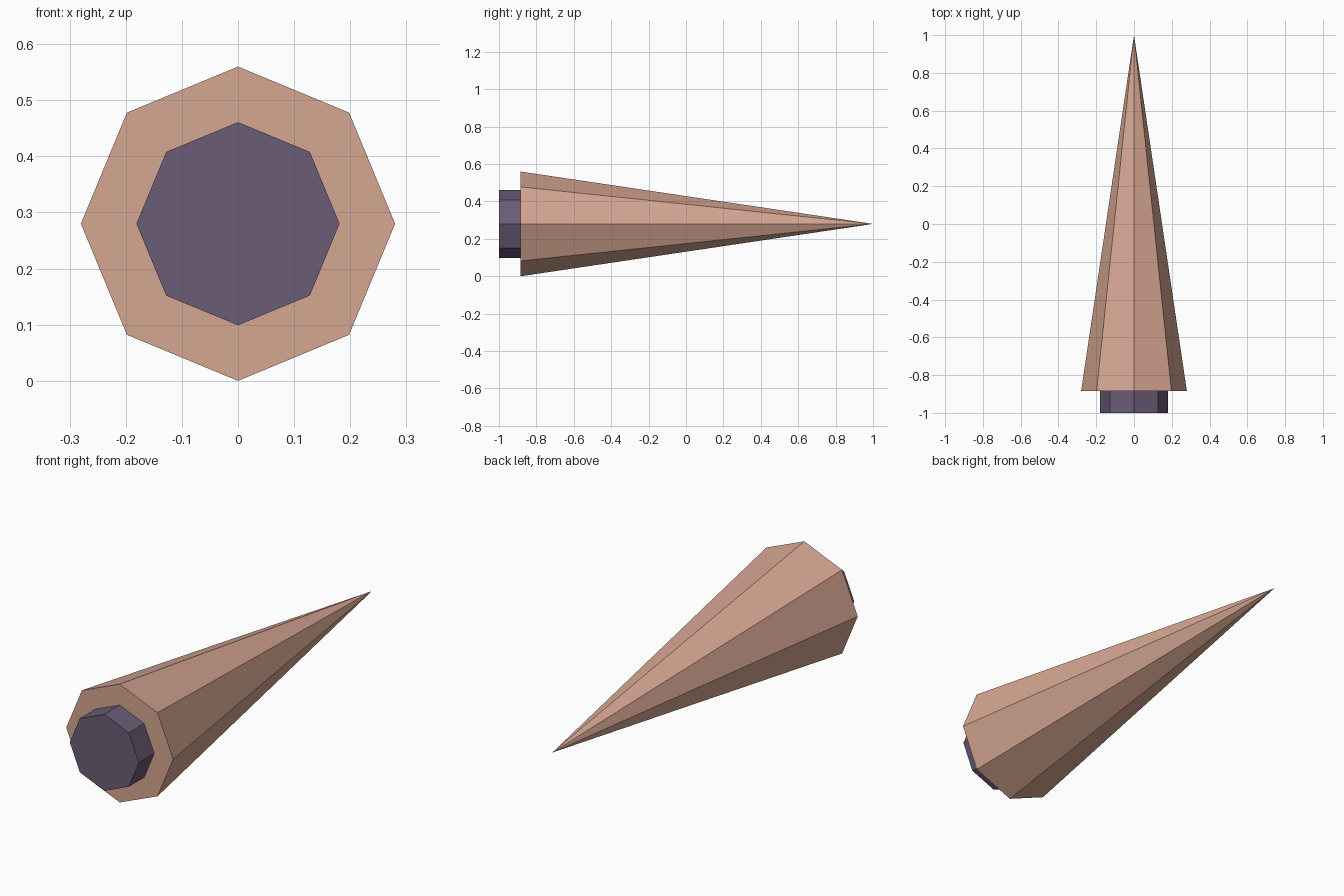
import bpy
from math import radians

cube = bpy.data.objects.get("Cube")
if cube:
    bpy.data.objects.remove(cube, do_unlink=True)

AXIS_Z = 0.28      # height of the long axis
SIDES = 8


def material(name, colour):
    mat = bpy.data.materials.new(name)
    mat.use_nodes = True
    mat.diffuse_color = colour
    bsdf = next(n for n in mat.node_tree.nodes if n.type == 'BSDF_PRINCIPLED')
    bsdf.inputs["Base Color"].default_value = colour
    return mat


def tapered_part(name, y_front, y_back, r_front, r_back, mat):
    """Octagonal flat-shaded solid lying along y, with corners up and sideways."""
    bpy.ops.mesh.primitive_cone_add(
        vertices=SIDES, radius1=r_front, radius2=r_back, depth=y_back - y_front,
        location=(0, (y_front + y_back) / 2, AXIS_Z), rotation=(radians(-90), 0, 0))
    part = bpy.context.object
    part.name = name
    part.data.materials.append(mat)
    return part


tan = material("warm tan", (0.67, 0.385, 0.29, 1))
purple = material("dusky purple", (0.145, 0.107, 0.18, 1))

# Long pointed body
tapered_part("spike", -0.885, 1.0, 0.28, 0, tan)

# Short plug on the blunt end, slightly embedded in the body
tapered_part("base_plug", -1.0, -0.87, 0.181, 0.181, purple)
